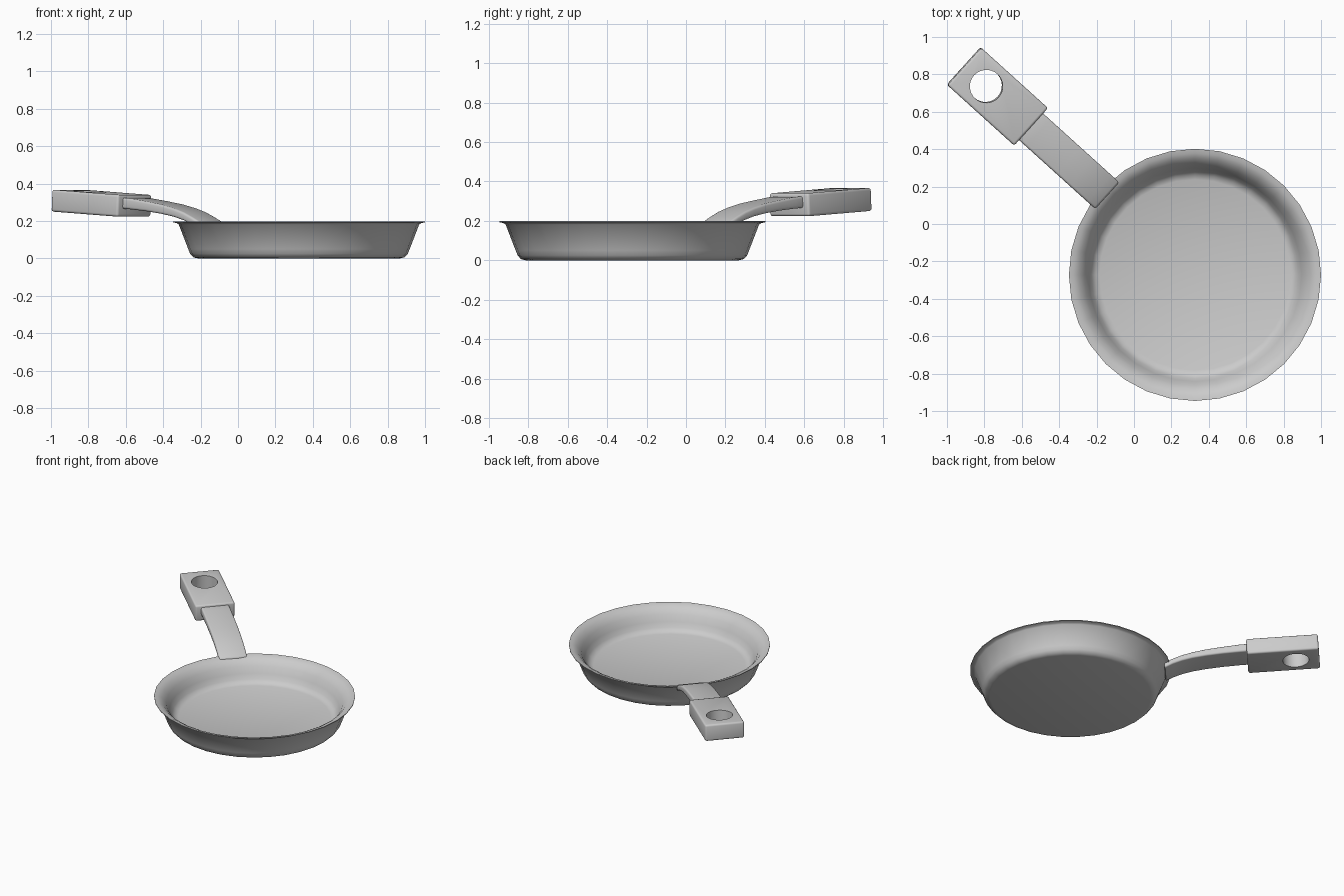
import bpy, bmesh, math
from mathutils import Matrix, Vector

if "Cube" in bpy.data.objects:
    bpy.data.objects.remove(bpy.data.objects["Cube"])

CENTRE = Vector((0.326, -0.272, 0))
HANDLE = Matrix.Translation(CENTRE) @ Matrix.Rotation(math.radians(137.9), 4, 'Z')


def finish(name, bm, matrix, angle=35):
    bmesh.ops.recalc_face_normals(bm, faces=bm.faces)
    bm.transform(matrix)
    mesh = bpy.data.meshes.new(name)
    bm.to_mesh(mesh)
    bm.free()
    ob = bpy.data.objects.new(name, mesh)
    bpy.context.collection.objects.link(ob)
    bpy.ops.object.select_all(action='DESELECT')
    ob.select_set(True)
    bpy.context.view_layer.objects.active = ob
    bpy.ops.object.shade_smooth_by_angle(angle=math.radians(angle))
    return ob


def bevel_sharp(bm, width, limit=40):
    bmesh.ops.recalc_face_normals(bm, faces=bm.faces)
    edges = [e for e in bm.edges if e.calc_face_angle(0) > math.radians(limit)]
    bmesh.ops.bevel(bm, geom=edges, offset=width, segments=3, profile=0.5,
                    affect='EDGES')


# Pan: one closed profile (radius, height) spun around the pan centre
profile = [(0.54, 0.0), (0.565, 0.006), (0.582, 0.025), (0.592, 0.05),
           (0.643, 0.182), (0.655, 0.189), (0.674, 0.193), (0.674, 0.198),
           (0.65, 0.194), (0.622, 0.179), (0.592, 0.145), (0.57, 0.10),
           (0.553, 0.065), (0.535, 0.046), (0.51, 0.037)]
SIDES = 32
bm = bmesh.new()
rings = []
for r, z in profile:
    rings.append([bm.verts.new((r * math.cos(2 * math.pi * i / SIDES),
                                r * math.sin(2 * math.pi * i / SIDES), z))
                  for i in range(SIDES)])
for a, b in zip(rings, rings[1:]):
    for i in range(SIDES):
        j = (i + 1) % SIDES
        bm.faces.new((a[i], a[j], b[j], b[i]))
bm.faces.new(rings[0][::-1])
bm.faces.new(rings[-1])
finish("pan", bm, Matrix.Translation(CENTRE), 50)

# Stem: curved flat bar, stations are (distance, bottom, top)
stations = [(0.632, 0.150, 0.195), (0.69, 0.180, 0.222), (0.75, 0.203, 0.247),
            (0.82, 0.222, 0.268), (0.91, 0.238, 0.288), (1.02, 0.252, 0.305),
            (1.13, 0.262, 0.320), (1.25, 0.270, 0.330)]
bm = bmesh.new()
loops = []
for d, lo, hi in stations:
    loops.append([bm.verts.new((d, y, z)) for y, z in
                  ((-0.096, lo), (0.096, lo), (0.096, hi), (-0.096, hi))])
for a, b in zip(loops, loops[1:]):
    for i in range(4):
        j = (i + 1) % 4
        bm.faces.new((a[i], a[j], b[j], b[i]))
bm.faces.new(loops[0])
bm.faces.new(loops[-1])
bevel_sharp(bm, 0.012)
finish("stem", bm, HANDLE)

# Grip: rounded block, tilted slightly upward
tilt = HANDLE @ Matrix.Translation((1.424, 0, 0.295)) @ \
    Matrix.Rotation(math.radians(-3.3), 4, 'Y')
bm = bmesh.new()
bmesh.ops.create_cube(bm, size=1)
bmesh.ops.scale(bm, vec=(0.482, 0.27, 0.117), verts=bm.verts)
bevel_sharp(bm, 0.013)
grip = finish("grip", bm, tilt)

# Hanging hole through the grip
bm = bmesh.new()
bmesh.ops.create_cone(bm, cap_ends=True, segments=32, radius1=0.088,
                      radius2=0.088, depth=0.5)
cutter = finish("hole_cutter", bm, tilt @ Matrix.Translation((0.083, 0, 0)))
cutter.hide_render = True
cutter.display_type = 'WIRE'
mod = grip.modifiers.new("hanging_hole", 'BOOLEAN')
mod.operation = 'DIFFERENCE'
mod.solver = 'EXACT'
mod.object = cutter
bpy.ops.object.select_all(action='DESELECT')
grip.select_set(True)
bpy.context.view_layer.objects.active = grip
bpy.ops.object.modifier_apply(modifier=mod.name)
bpy.data.objects.remove(cutter)
bpy.ops.object.shade_smooth_by_angle(angle=math.radians(35))
